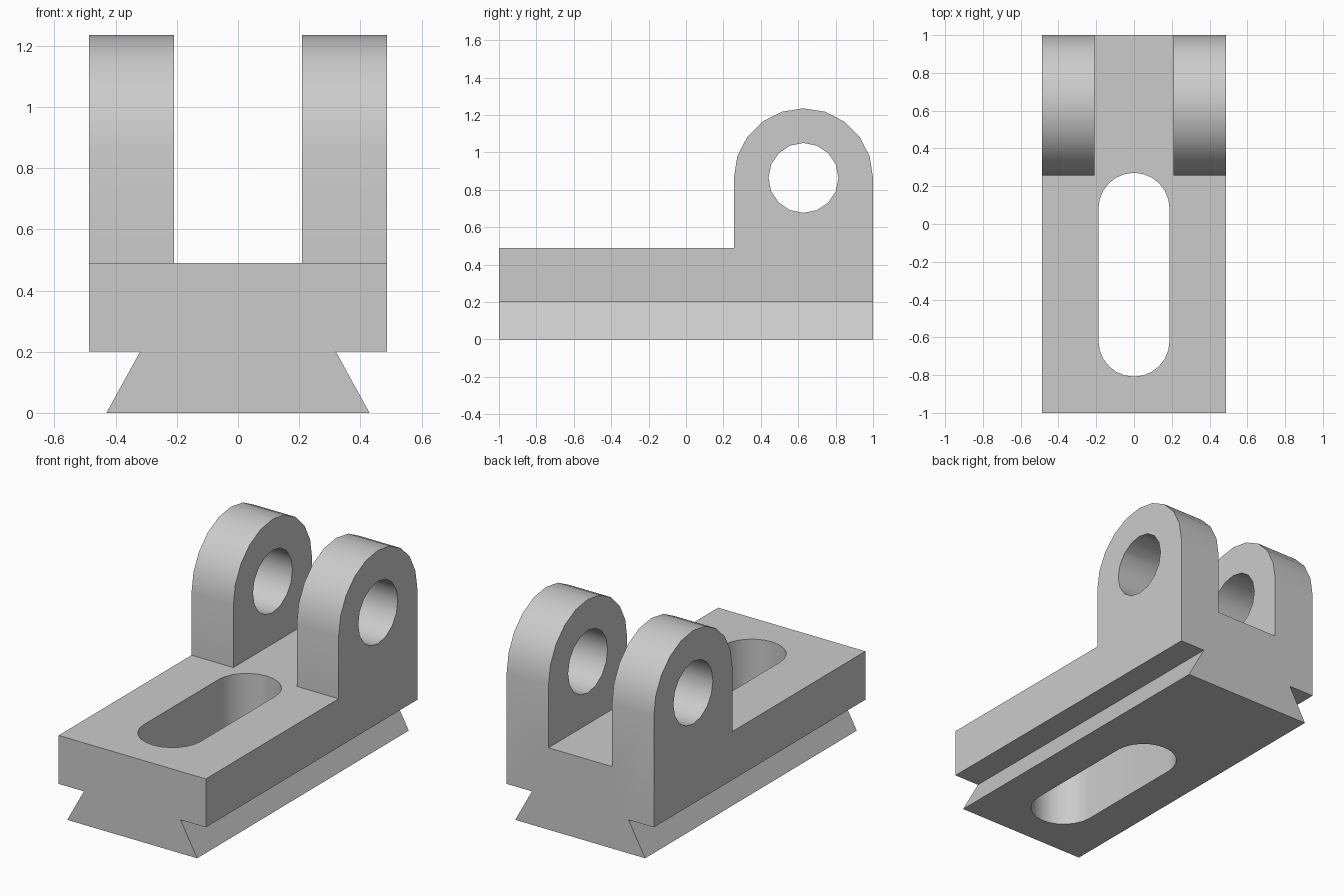
import bpy
import bmesh
from math import sin, cos, pi, radians
from mathutils import Vector

cube = bpy.data.objects.get("Cube")
if cube:
    bpy.data.objects.remove(cube, do_unlink=True)

grey = bpy.data.materials.new("plain_grey")
grey.use_nodes = True
colour = (0.6, 0.6, 0.6, 1)
grey.diffuse_color = colour
grey.node_tree.nodes["Principled BSDF"].inputs["Base Color"].default_value = colour

HALF_WIDTH, BASE_TOP, RAIL_TOP = 0.487, 0.49, 0.2
LUG_Y, LUG_Z, LUG_R = 0.628, 0.864, 0.372


def arc(cx, cy, r, start, end, steps):
    angles = [radians(start + (end - start) * i / steps) for i in range(steps + 1)]
    return [(cx + r * cos(a), cy + r * sin(a)) for a in angles]


def prism(name, outline, axis, low, high):
    """Extrude a flat outline along x, y or z, from low to high."""
    place = {
        "x": lambda a, b: Vector((low, a, b)),
        "y": lambda a, b: Vector((a, low, b)),
        "z": lambda a, b: Vector((a, b, low)),
    }[axis]
    bm = bmesh.new()
    face = bm.faces.new([bm.verts.new(place(a, b)) for a, b in outline])
    made = bmesh.ops.extrude_face_region(bm, geom=[face])["geom"]
    shift = Vector([high - low if axis == c else 0 for c in "xyz"])
    bmesh.ops.translate(bm, vec=shift, verts=[v for v in made if isinstance(v, bmesh.types.BMVert)])
    bmesh.ops.recalc_face_normals(bm, faces=bm.faces)
    mesh = bpy.data.meshes.new(name)
    bm.to_mesh(mesh)
    bm.free()
    mesh.materials.append(grey)
    obj = bpy.data.objects.new(name, mesh)
    bpy.context.collection.objects.link(obj)
    return obj


# Side silhouette: flat base with the round-topped lug at the back
side = [(-1, 0), (1, 0)] + arc(LUG_Y, LUG_Z, LUG_R, 0, 180, 10)
side += [(LUG_Y - LUG_R, BASE_TOP), (-1, BASE_TOP)]
body = prism("clevis_slide_block", side, "x", -HALF_WIDTH, HALF_WIDTH)

cutters = []

# Gap that splits the lug into two
gap = [(-0.21, BASE_TOP), (0.21, BASE_TOP), (0.21, 1.5), (-0.21, 1.5)]
cutters.append(prism("lug_gap_cutter", gap, "y", 0.1, 1.2))

# Undercuts that leave the dovetail rail
for s in (-1, 1):
    slope = (0.43 - 0.32) / RAIL_TOP
    notch = [(s * 0.32, RAIL_TOP), (s * (0.43 + 0.1 * slope), -0.1),
             (s * 0.7, -0.1), (s * 0.7, RAIL_TOP)]
    cutters.append(prism("dovetail_cutter", notch, "y", -1.2, 1.2))

# Pin hole through both lugs
hole = arc(LUG_Y, LUG_Z, 0.187, 0, 360, 16)[:-1]
cutters.append(prism("pin_hole_cutter", hole, "x", -0.8, 0.8))

# Long slot through the base
slot = arc(0, 0.083, 0.188, 0, 180, 12) + arc(0, -0.62, 0.188, 180, 360, 12)
cutters.append(prism("slot_cutter", slot, "z", -0.3, 0.8))

bpy.ops.object.select_all(action="DESELECT")
body.select_set(True)
bpy.context.view_layer.objects.active = body
for cutter in cutters:
    cutter.hide_render = True
    cut = body.modifiers.new("cut", "BOOLEAN")
    cut.operation = "DIFFERENCE"
    cut.solver = "EXACT"
    cut.object = cutter
    bpy.ops.object.modifier_apply(modifier=cut.name)
    bpy.data.objects.remove(cutter, do_unlink=True)

bpy.ops.object.shade_smooth_by_angle(angle=radians(30))
